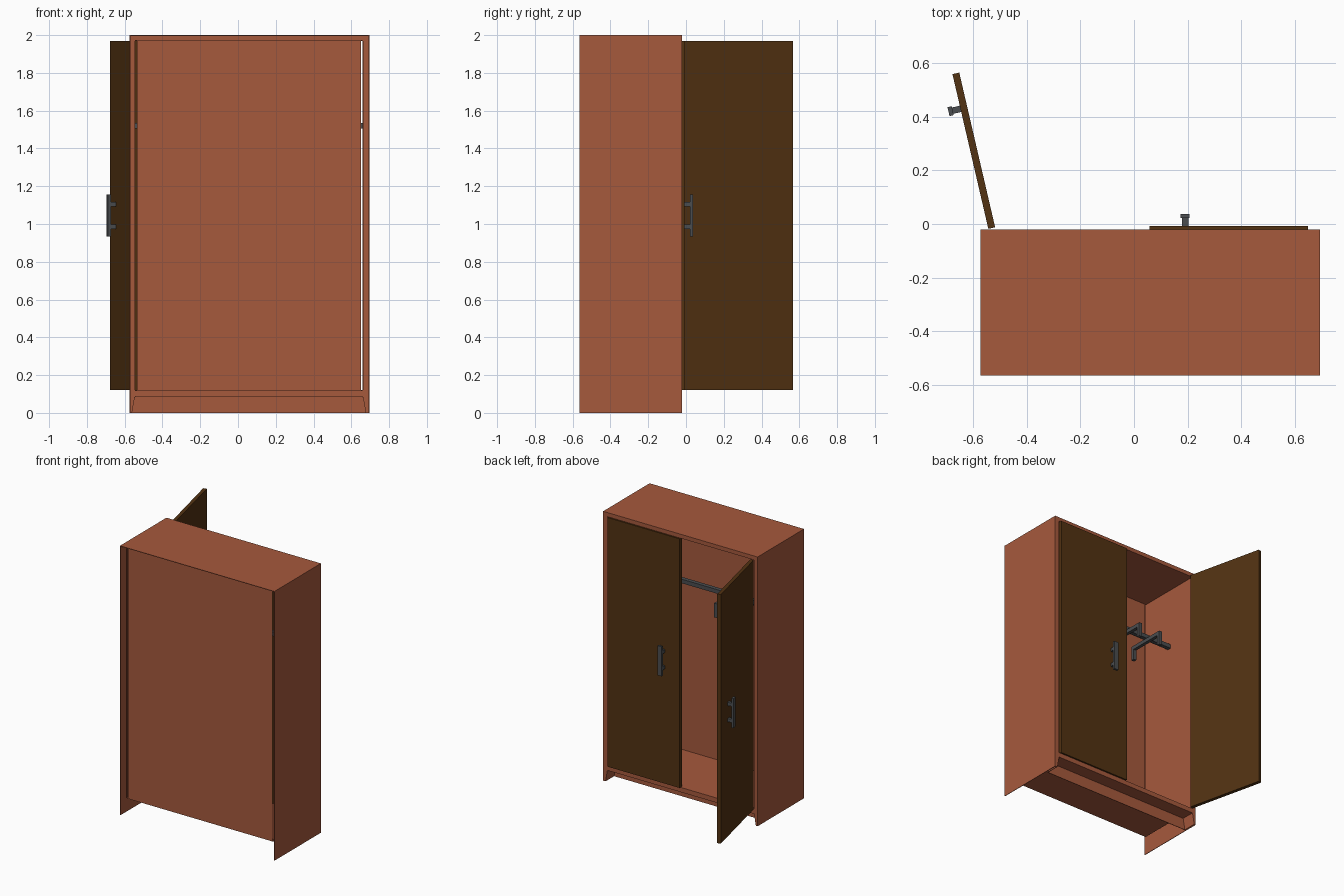
import bpy, bmesh
from mathutils import Matrix, Vector

if "Cube" in bpy.data.objects:
    bpy.data.objects.remove(bpy.data.objects["Cube"])


def material(name, rgb):
    m = bpy.data.materials.new(name)
    m.diffuse_color = (*rgb, 1)
    m.use_nodes = True
    m.node_tree.nodes["Principled BSDF"].inputs["Base Color"].default_value = m.diffuse_color
    return m


WOOD = material("red_wood", (0.38, 0.10, 0.046))
DARK = material("dark_wood", (0.085, 0.032, 0.006))
METAL = material("dark_metal", (0.07, 0.075, 0.08))


def finish(name, bm, mat, matrix=None):
    if matrix:
        bm.transform(matrix)
    bmesh.ops.recalc_face_normals(bm, faces=bm.faces)
    me = bpy.data.meshes.new(name)
    bm.to_mesh(me)
    bm.free()
    me.materials.append(mat)
    ob = bpy.data.objects.new(name, me)
    bpy.context.collection.objects.link(ob)
    return ob


def add_box(bm, x, y, z):
    verts = bmesh.ops.create_cube(bm, size=1)["verts"]
    for v in verts:
        v.co = Vector([(r[0] + r[1]) / 2 + c * (r[1] - r[0])
                       for c, r in zip(v.co, (x, y, z))])


def boxes(name, mat, parts, matrix=None):
    bm = bmesh.new()
    for p in parts:
        add_box(bm, *p)
    return finish(name, bm, mat, matrix)


def prism(name, mat, outline, y0, y1):
    """Extrude an x-z outline from y0 to y1."""
    bm = bmesh.new()
    face = bm.faces.new([bm.verts.new((x, y0, z)) for x, z in outline])
    new = bmesh.ops.extrude_face_region(bm, geom=[face])["geom"]
    bmesh.ops.translate(bm, vec=(0, y1 - y0, 0),
                        verts=[g for g in new if isinstance(g, bmesh.types.BMVert)])
    return finish(name, bm, mat)


# Main dimensions: outer shell, opening, thin sheet thickness
X0, X1, Y0, Y1 = -0.574, 0.695, -0.565, -0.02
L, R, BACK, FLOOR, CEIL = -0.545, 0.66, -0.525, 0.12, 1.97
T, KICK, KICK_Y = 0.004, 0.085, -0.12

# Outer shell
boxes("left_side", WOOD, [((X0, X0 + T), (Y0, Y1), (0, 2))])
boxes("right_side", WOOD, [((X1 - T, X1), (Y0, Y1), (0, 2))])
boxes("top_panel", WOOD, [((X0, X1), (Y0, Y1), (2 - T, 2))])

# Inner compartment
boxes("inner_walls", WOOD, [((L - T, L), (BACK, Y1), (FLOOR, CEIL)),
                            ((R, R + T), (BACK, Y1), (FLOOR, CEIL))])
boxes("ceiling", WOOD, [((L, R), (BACK, Y1), (CEIL, CEIL + T))])
boxes("floor_panel", WOOD, [((L, R), (BACK, Y1), (FLOOR - T, FLOOR))])
boxes("back_panel", WOOD, [((-0.535, 0.65), (BACK, BACK + T), (FLOOR, CEIL))])

# Door frame with slanted feet, and the cheeks of the toe recess
for side, xo, xi, s in (("left", X0, L, 1), ("right", X1, R, -1)):
    foot = xi - s * 0.015
    prism(side + "_stile", WOOD,
          [(xo, 0), (foot, 0), (xi, KICK), (xi, 2), (xo, 2)], Y1 - T, Y1)
    prism(side + "_toe_cheek", WOOD,
          [(foot - s * T, 0), (foot, 0), (xi, KICK), (xi - s * T, KICK)], KICK_Y, Y1)
boxes("frame_rails", WOOD, [((L, R), (Y1 - T, Y1), (CEIL, 2)),
                            ((L, R), (Y1 - T, Y1), (KICK, FLOOR))])
boxes("toe_recess_top", WOOD, [((L, R), (KICK_Y, Y1), (KICK, KICK + T))])
prism("toe_board", WOOD, [(L - 0.015, 0), (R + 0.015, 0), (R, KICK), (L, KICK)],
      KICK_Y - T, KICK_Y)


# Doors: local x runs from the hinge, local y points outwards
def door(name, hinge, along, out, width):
    m = Matrix(((along[0], out[0], 0, hinge[0]), (along[1], out[1], 0, hinge[1]),
                (0, 0, 1, 0), (0, 0, 0, 1)))
    boxes(name, DARK, [((0, width), (-0.026, 0), (FLOOR, CEIL))], m)
    u = width - 0.133
    posts = [((u - 0.012, u + 0.012), (0, 0.032), (z - 0.012, z + 0.012))
             for z in (0.985, 1.105)]
    boxes(name + "_handle", METAL,
          posts + [((u - 0.017, u + 0.017), (0.03, 0.046), (0.935, 1.155))], m)


door("closed_door", (0.65, -0.008), (-1, 0), (0, 1), 0.592)
d = Vector((-0.134, 0.578)).normalized()
door("open_door", (-0.544, -0.018), d, (-d.y, d.x), 0.593)

# Clothes rail and its hangers
boxes("clothes_rail", METAL, [((L, R), (-0.285, -0.255), (1.505, 1.535))])
for i, x in enumerate((-0.34, -0.16)):
    xs = (x - 0.012, x + 0.012)
    boxes(f"hanger_{i + 1}", METAL, [
        (xs, (-0.42, -0.12), (1.478, 1.506)),
        (xs, (-0.42, -0.395), (1.40, 1.48)),
        (xs, (-0.145, -0.12), (1.40, 1.48))])
